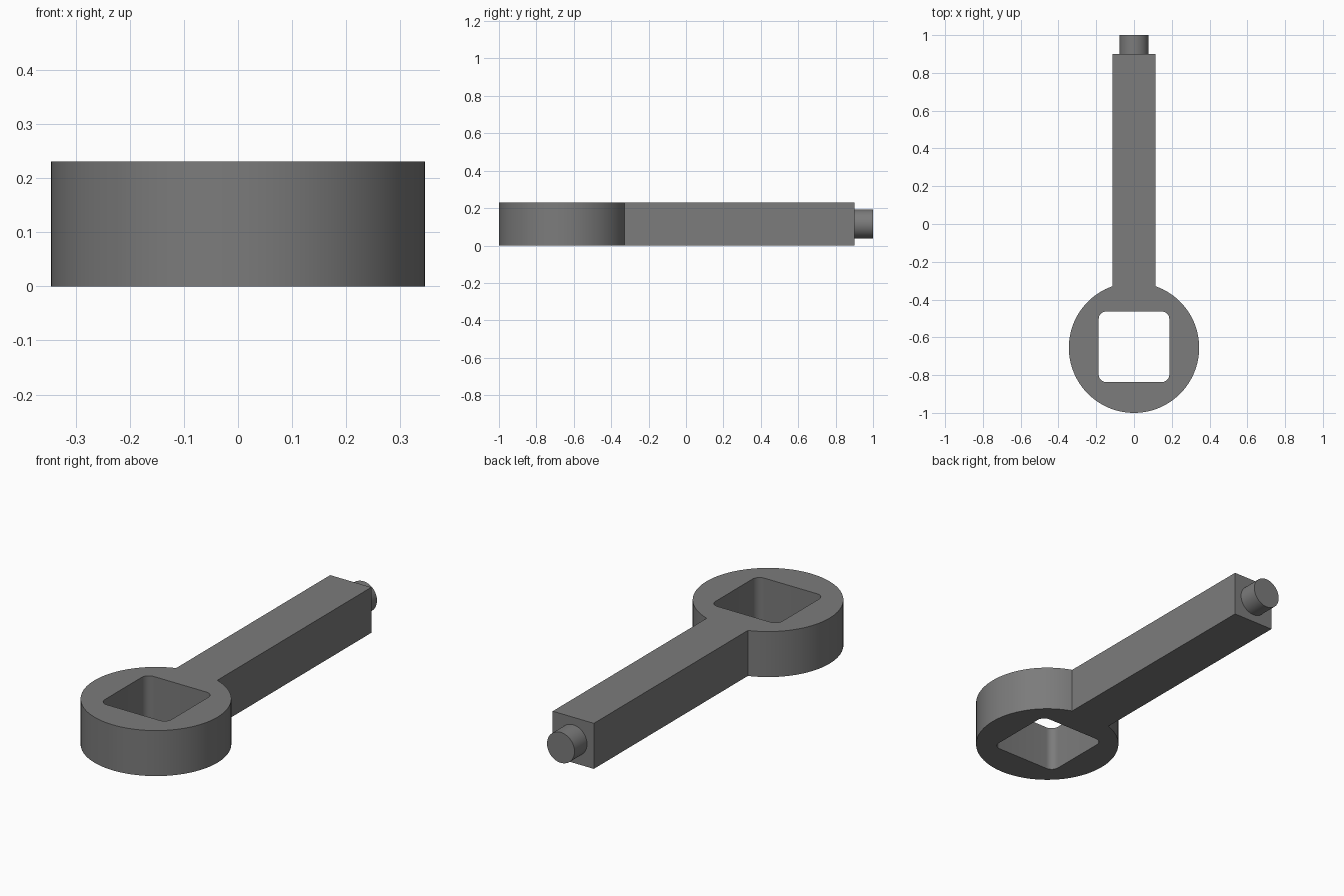
import bpy, bmesh, math

if "Cube" in bpy.data.objects:
    bpy.data.objects.remove(bpy.data.objects["Cube"], do_unlink=True)

HEIGHT = 0.23
RING_R, RING_Y = 0.345, -0.655
BAR_HALF, BAR_END = 0.115, 0.9
HOLE_HALF, HOLE_CORNER = 0.187, 0.04
PEG_R = 0.077

grey = bpy.data.materials.new("dark_grey")
grey.use_nodes = True
colour = (0.2, 0.2, 0.2, 1)
grey.diffuse_color = colour
grey.node_tree.nodes["Principled BSDF"].inputs["Base Color"].default_value = colour


def arc(cx, cy, radius, start, end, steps):
    angles = [start + (end - start) * i / steps for i in range(steps + 1)]
    return [(cx + radius * math.cos(a), cy + radius * math.sin(a)) for a in angles]


def finish(obj):
    obj.data.materials.append(grey)
    bpy.ops.object.select_all(action='DESELECT')
    obj.select_set(True)
    bpy.context.view_layer.objects.active = obj
    bpy.ops.object.shade_smooth_by_angle(angle=math.radians(30))


def extruded_plate(name, loops, height):
    """Fill closed loops (outline and holes) and raise them to a solid."""
    bm = bmesh.new()
    edges = []
    for loop in loops:
        verts = [bm.verts.new((x, y, 0)) for x, y in loop]
        edges += [bm.edges.new((verts[i - 1], verts[i])) for i in range(len(verts))]
    bmesh.ops.triangle_fill(bm, edges=edges, use_beauty=True, normal=(0, 0, 1))
    raised = bmesh.ops.extrude_face_region(bm, geom=bm.faces[:], use_keep_orig=True)
    top = [g for g in raised["geom"] if isinstance(g, bmesh.types.BMVert)]
    bmesh.ops.translate(bm, verts=top, vec=(0, 0, height))
    bmesh.ops.recalc_face_normals(bm, faces=bm.faces[:])
    mesh = bpy.data.meshes.new(name)
    bm.to_mesh(mesh)
    bm.free()
    obj = bpy.data.objects.new(name, mesh)
    bpy.context.collection.objects.link(obj)
    finish(obj)


# Ring and bar share one outline: the arc stops where it meets the bar
half_gap = math.asin(BAR_HALF / RING_R)
outline = arc(0, RING_Y, RING_R, math.pi / 2 + half_gap, 2.5 * math.pi - half_gap, 96)
outline += [(BAR_HALF, BAR_END), (-BAR_HALF, BAR_END)]

# Square socket with rounded corners
inner = HOLE_HALF - HOLE_CORNER
socket = []
for k, (sx, sy) in enumerate([(1, 1), (-1, 1), (-1, -1), (1, -1)]):
    start = k * math.pi / 2
    socket += arc(sx * inner, RING_Y + 0.005 + sy * inner, HOLE_CORNER,
                  start, start + math.pi / 2, 8)

extruded_plate("wrench_body", [outline, socket], HEIGHT)

# Round peg on the end of the bar
bpy.ops.mesh.primitive_cylinder_add(vertices=48, radius=PEG_R, depth=1 - BAR_END,
                                    location=(0, (1 + BAR_END) / 2, HEIGHT / 2),
                                    rotation=(math.pi / 2, 0, 0))
peg = bpy.context.object
peg.name = "end_peg"
finish(peg)
